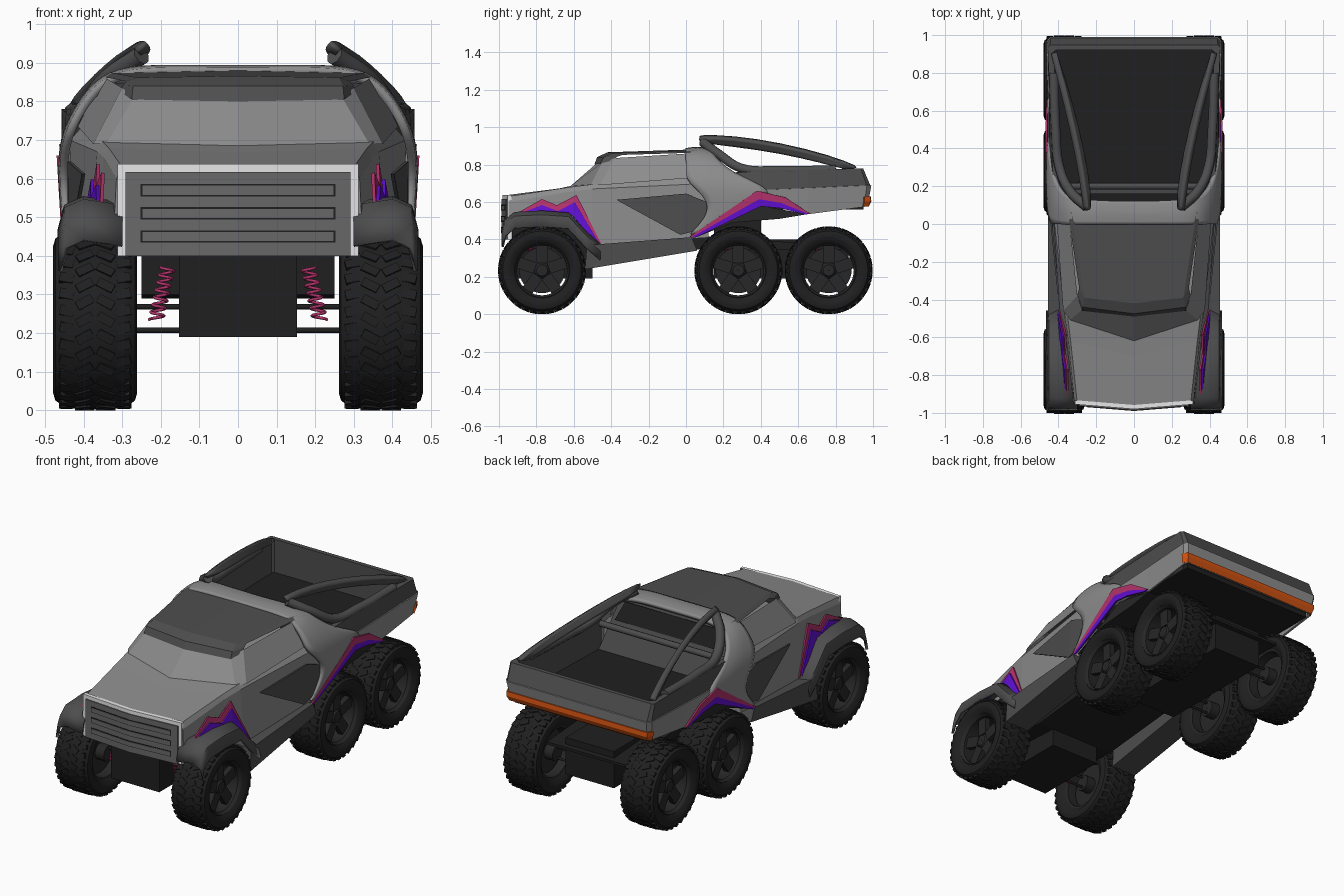
import bpy, bmesh, math
from mathutils import Matrix, Vector

cube = bpy.data.objects.get("Cube")
if cube:
    bpy.data.objects.remove(cube)


def material(name, *rgb):
    m = bpy.data.materials.new(name)
    m.use_nodes = True
    m.diffuse_color = (*rgb, 1)
    m.node_tree.nodes["Principled BSDF"].inputs["Base Color"].default_value = (*rgb, 1)
    return m


GRAY = material("body gray", .26, .26, .26)
MID = material("grille gray", .14, .14, .14)
DARK = material("dark gray", .075, .075, .075)
BLACK = material("black", .014, .014, .014)
RIM = material("rim charcoal", .02, .02, .02)
WHITE = material("white trim", .8, .8, .8)
PINK = material("pink", .46, .033, .15)
PURPLE = material("purple", .12, .005, .65)
ORANGE = material("orange", .65, .085, .006)


def add(name, bm, *mats):
    bmesh.ops.recalc_face_normals(bm, faces=bm.faces)
    me = bpy.data.meshes.new(name)
    bm.to_mesh(me)
    bm.free()
    for m in mats:
        me.materials.append(m)
    ob = bpy.data.objects.new(name, me)
    bpy.context.collection.objects.link(ob)
    return ob


def mirror(ob):
    m = ob.modifiers.new("mirror", 'MIRROR')
    m.use_clip = True
    return ob


def smooth(ob, angle=40):
    bpy.ops.object.select_all(action='DESELECT')
    ob.select_set(True)
    bpy.context.view_layer.objects.active = ob
    bpy.ops.object.shade_smooth_by_angle(angle=math.radians(angle))


def sheet(name, rows, mat, thick=0, cap=False, subdiv=0):
    """Grid of points skinned with quads and mirrored across x."""
    bm = bmesh.new()
    grid = [[bm.verts.new(p) for p in r] for r in rows]
    for a, b in zip(grid, grid[1:]):
        for i in range(len(a) - 1):
            bm.faces.new((a[i], a[i + 1], b[i + 1], b[i]))
    if cap:
        for r in (grid[0], grid[-1]):
            foot = bm.verts.new((0, r[-1].co.y, r[-1].co.z))
            bm.faces.new(r + [foot])
    ob = mirror(add(name, bm, mat))
    if subdiv:
        ob.modifiers.new("round", 'SUBSURF').levels = subdiv
        ob.modifiers["round"].render_levels = subdiv
    if thick:
        s = ob.modifiers.new("thickness", 'SOLIDIFY')
        s.thickness, s.offset = thick, 0
    return ob


def prism(name, pts, x0, x1, mat):
    """Side-view outline extruded along x and mirrored."""
    bm = bmesh.new()
    a, b = ([bm.verts.new((x, y, z)) for y, z in pts] for x in (x0, x1))
    bm.faces.new(a)
    bm.faces.new(b)
    for i in range(len(a)):
        j = (i + 1) % len(a)
        bm.faces.new((a[i], a[j], b[j], b[i]))
    return mirror(add(name, bm, mat))


def box(name, hx, y0, y1, z0, z1, mat):
    return prism(name, [(y0, z0), (y1, z0), (y1, z1), (y0, z1)], 0, hx, mat)


def plate(name, lines, x_of, mat):
    """Thin painted plate laid on the body side."""
    return sheet(name, [[(x_of(y, z), y, z) for y, z in l] for l in lines], mat, .009)


def tube(name, pts, radius, mat, kind='POLY'):
    cu = bpy.data.curves.new(name, 'CURVE')
    cu.dimensions = '3D'
    cu.bevel_depth, cu.bevel_resolution, cu.use_fill_caps = radius, 2, True
    s = cu.splines.new(kind)
    if kind == 'BEZIER':
        s.bezier_points.add(len(pts) - 1)
        for p, co in zip(s.bezier_points, pts):
            p.co = co
            p.handle_left_type = p.handle_right_type = 'AUTO'
    else:
        s.points.add(len(pts) - 1)
        for p, co in zip(s.points, pts):
            p.co = (*co, 1)
    cu.materials.append(mat)
    ob = bpy.data.objects.new(name, cu)
    bpy.context.collection.objects.link(ob)
    return mirror(ob)


# Hood and lower cab
sheet("hood_and_doors", [
    [(0, -.975, .635), (.3, -.95, .63), (.315, -.95, .6), (.32, -.95, .5)],
    [(0, -.7, .668), (.335, -.62, .68), (.347, -.62, .655), (.36, -.62, .5)],
    [(0, -.62, .685), (.35, -.5, .695), (.365, -.5, .67), (.39, -.5, .37)],
    [(0, .12, .74), (.4, .12, .74), (.435, .12, .7), (.432, .12, .41)]], GRAY, cap=True)

# Windscreen and side panes, then the dark roof shell
sheet("canopy", [
    [(0, -.62, .683), (.34, -.51, .69), (.375, -.46, .69), (.415, .1, .735)],
    [(0, -.48, .805), (.27, -.45, .81), (.3, -.38, .835), (.35, .1, .865)]], GRAY)
sheet("roof", [
    [(0, -.49, .8), (.275, -.46, .805), (.305, -.38, .825)],
    [(0, -.475, .84), (.272, -.44, .84), (.298, -.37, .842)],
    [(0, -.42, .866), (.262, -.39, .862), (.29, -.34, .852)],
    [(0, .06, .882), (.33, .06, .875), (.35, .06, .864)]], DARK)

# Hoop over the cab flowing down into the rear quarters
HOOP = [(0, .876, 0, .12), (.15, .878, 0, .12), (.29, .876, 0, .13), (.36, .842, 0, .15),
        (.407, .78, 0, .21), (.437, .72, 0, .32), (.45, .665, .06, .46),
        (.452, .6, .12, .42), (.445, .52, .11, .24), (.438, .42, .02, .04)]
smooth(sheet("hoop", [[(x, f, z), (x + .006 * (x > 0), (f + b) / 2, z + .01), (x, b, z)]
                      for x, z, f, b in HOOP], GRAY, .022, subdiv=2))

# Cab rear wall and window
sheet("cab_rear_wall", [[(0, .1, .86), (.34, .1, .85)], [(0, .23, .54), (.41, .23, .54)]], DARK, .02)
sheet("rear_window", [[(0, .117, .85), (.3, .117, .85)], [(0, .157, .75), (.34, .157, .75)]], BLACK, .008)
tube("bed_crossbar", [(0, .2, .73), (.4, .2, .73)], .018, DARK)

# Pickup bed
band_top = [(.446, .3, .665), (.448, .4, .665), (.451, .65, .675),
            (.458, .965, .69), (.442, .985, .69), (0, .985, .69)]
band_low = [(.44, .3, .56), (.443, .4, .6), (.44, .65, .535),
            (.44, .95, .575), (.425, .965, .58), (0, .965, .58)]
rim = [(.43, .22, .755), (.435, .4, .765), (.446, .65, .772),
       (.457, .935, .78), (.444, .947, .78), (0, .947, .78)]
lip = [(x * .93, y - .025, z) for x, y, z in rim]
sheet("bed_lower_band", [band_top, band_low], GRAY, .012)
sheet("bed_rail", [band_top, rim, lip, [(x, y, .57) for x, y, z in lip]], DARK)
box("bed_floor", .42, .13, .95, .56, .59, BLACK)
sheet("tail_lamp", [
    [(.455, .95, .628), (.442, .98, .63), (0, .98, .63)],
    [(.453, .95, .605), (.441, .982, .606), (0, .983, .606)],
    [(.447, .945, .58), (.432, .97, .581), (0, .971, .581)]], ORANGE, .016)
prism("rear_arch_liner", [(.05, .41), (.4, .58), (.65, .535), (.5, .51), (.25, .49)], .3, .44, RIM)

# Curved sail blades above the bed, each closed by a lower leg
ridge = [(.255, .06, .95), (.275, .25, .948), (.325, .5, .91), (.39, .77, .845), (.43, .93, .785)]
under = [(.235, .09, .925), (.25, .25, .905), (.3, .5, .87), (.365, .73, .815), (.41, .86, .772)]
crown = [[a, tuple((Vector(a) + Vector(b)) / 2), b] for a, b in zip(ridge, under)]
smooth(sheet("sail_blade", crown, DARK, .032, subdiv=1), 50)
tube("sail_leg", [(.25, .09, .92), (.335, .17, .86), (.395, .3, .78), (.415, .5, .768), (.425, .8, .772)],
     .026, DARK, 'BEZIER')

# Front flares and sills
ARCH = [(-.98, .42), (-.965, .48), (-.915, .52), (-.77, .527), (-.63, .517), (-.54, .42), (-.46, .35)]
smooth(sheet("front_flare", [[(.3, y, z + .005), (.4, y, z + .02), (.445, y, z), (.46, y, z - .06)]
                             for y, z in ARCH], DARK, .015), 50)
prism("sill", [(-.54, .24), (-.53, .37), (-.46, .375), (.03, .412), (.06, .34)], .3, .455, DARK)


# Side stripes and door inlay
def front_x(y, z):
    return .337 + (y + .9) * .09 + (.62 - max(z, .53)) * .2


def rear_x(y, z):
    return .451 + (z - .42) * .06


peaks = [(-.92, .53), (-.77, .615), (-.69, .582), (-.585, .637), (-.455, .38)]
middle = [(-.915, .527), (-.77, .583), (-.685, .55), (-.595, .598), (-.465, .38)]
base = [(-.91, .524), (-.77, .53), (-.68, .53), (-.61, .53), (-.48, .38)]
plate("front_stripe_pink", [peaks, middle], front_x, PINK)
plate("front_stripe_purple", [middle, base], lambda y, z: front_x(y, z) + .008, PURPLE)
crest = [(.02, .415), (.38, .66), (.53, .625), (.66, .54)]
waist = [(.03, .412), (.39, .615), (.51, .595), (.655, .537)]
foot = [(.05, .41), (.4, .577), (.5, .568), (.64, .533)]
plate("rear_stripe_pink", [crest, waist], rear_x, PINK)
plate("rear_stripe_purple", [waist, foot], rear_x, PURPLE)
plate("door_inlay", [[(-.37, .612), (0, .645), (.11, .6)], [(-.36, .605), (-.03, .425), (.11, .46)]],
      lambda y, z: min(.437, .437 + y * .1), DARK)


# Grille with a shallow central ridge
def ridge_plate(name, hw, z0, z1, out, depth, mat):
    def y(x):
        return -.98 + .025 * x / .31 - out
    sheet(name, [[(0, y(0) + depth, z), (0, y(0), z), (hw, y(hw), z), (hw, y(hw) + depth, z)]
                 for z in (z0, z1)], mat)
    sheet(name + "_ends", [[(0, y(0) + d, z), (hw, y(hw) + d, z)]
                           for z, d in ((z1, depth), (z1, 0), (z0, 0), (z0, depth))], mat)


ridge_plate("grille_frame", .312, .4, .638, 0, .022, WHITE)
ridge_plate("grille_panel", .292, .4, .617, .006, .03, MID)
for z in (.45, .51, .57):
    ridge_plate("grille_slot_edge", .252, z - .016, z + .016, .008, .008, BLACK)
    ridge_plate("grille_bar", .248, z - .012, z + .012, .01, .008, MID)

# Underbody
prism("belly", [(-.72, .3), (-.5, .29), (.06, .345), (.9, .345), (.9, .36), (.06, .42), (-.72, .42)],
      0, .25, BLACK)
box("front_bulkhead", .26, -.93, -.4, .4, .55, BLACK)
box("front_gearbox", .153, -.93, -.5, .19, .42, BLACK)
box("rear_gearbox", .153, .15, .87, .19, .4, BLACK)
box("rear_frame", .13, .15, .4, .4, .56, BLACK)


# Wheels
def lathe(bm, profile, seg=40):
    rings = [[bm.verts.new((x, r * math.cos(t), r * math.sin(t)))
              for t in (2 * math.pi * i / seg for i in range(seg))] for x, r in profile]
    for a, b in zip(rings, rings[1:]):
        for i in range(seg):
            j = (i + 1) % seg
            bm.faces.new((a[i], a[j], b[j], b[i]))


def lug(bm, angle, pos, skew, size):
    m = Matrix.Rotation(angle, 4, 'X') @ Matrix.Translation(pos) @ Matrix.Rotation(skew, 4, 'Z')
    bmesh.ops.create_cube(bm, size=1, matrix=m @ Matrix.Diagonal((*size, 1)))


bm = bmesh.new()
side = [(.085, .145), (.106, .17), (.109, .19), (.103, .21), (.075, .229)]
lathe(bm, side + [(0, .232)] + [(-x, r) for x, r in reversed(side)])
for i in range(32):
    a = 2 * math.pi * i / 32
    for s in (-1, 1):
        lug(bm, a, (s * .027, 0, .229), s * .5, (.045, .024, .012))
        lug(bm, a + .1, (s * .074, 0, .225), -s * .2, (.036, .026, .012))
rubber = len(bm.faces)
lathe(bm, [(.085, .15), (.09, .145), (.075, .134), (-.08, .134), (-.085, .15)])
lathe(bm, [(.065, .001), (.065, .03), (.045, .045), (-.09, .045), (-.09, .001)], 20)
lathe(bm, [(-.02, .001), (-.02, .122), (-.035, .122), (-.035, .001)])
for i in range(5):
    lug(bm, 2 * math.pi * i / 5, (.045, 0, .088), 0, (.03, .062, .1))
for f in list(bm.faces)[rubber:]:
    f.material_index = 1
wheel = add("wheel", bm, BLACK, RIM)
smooth(wheel, 35)
wheel.location = (.37, -.77, .235)
for y in (-.77, .28, .763):
    for s in (1, -1):
        if (y, s) != (-.77, 1):
            w = wheel.copy()
            w.location = (s * .37, y, .235)
            w.rotation_euler.z = 0 if s > 0 else math.pi
            bpy.context.collection.objects.link(w)

    # Suspension links and coil springs
    for z in (.207, .268):
        tube("suspension_link", [(0, y, z), (.3, y, z)], .007, BLACK)
    top, low = Vector((.182, y - .06, .37)), Vector((.212, y - .06, .235))
    coil = [low.lerp(top, i / 84) + Vector((math.cos(i * math.pi / 6), math.sin(i * math.pi / 6), 0)) * .018
            for i in range(85)]
    tube("coil_spring", coil, .004, PINK)
